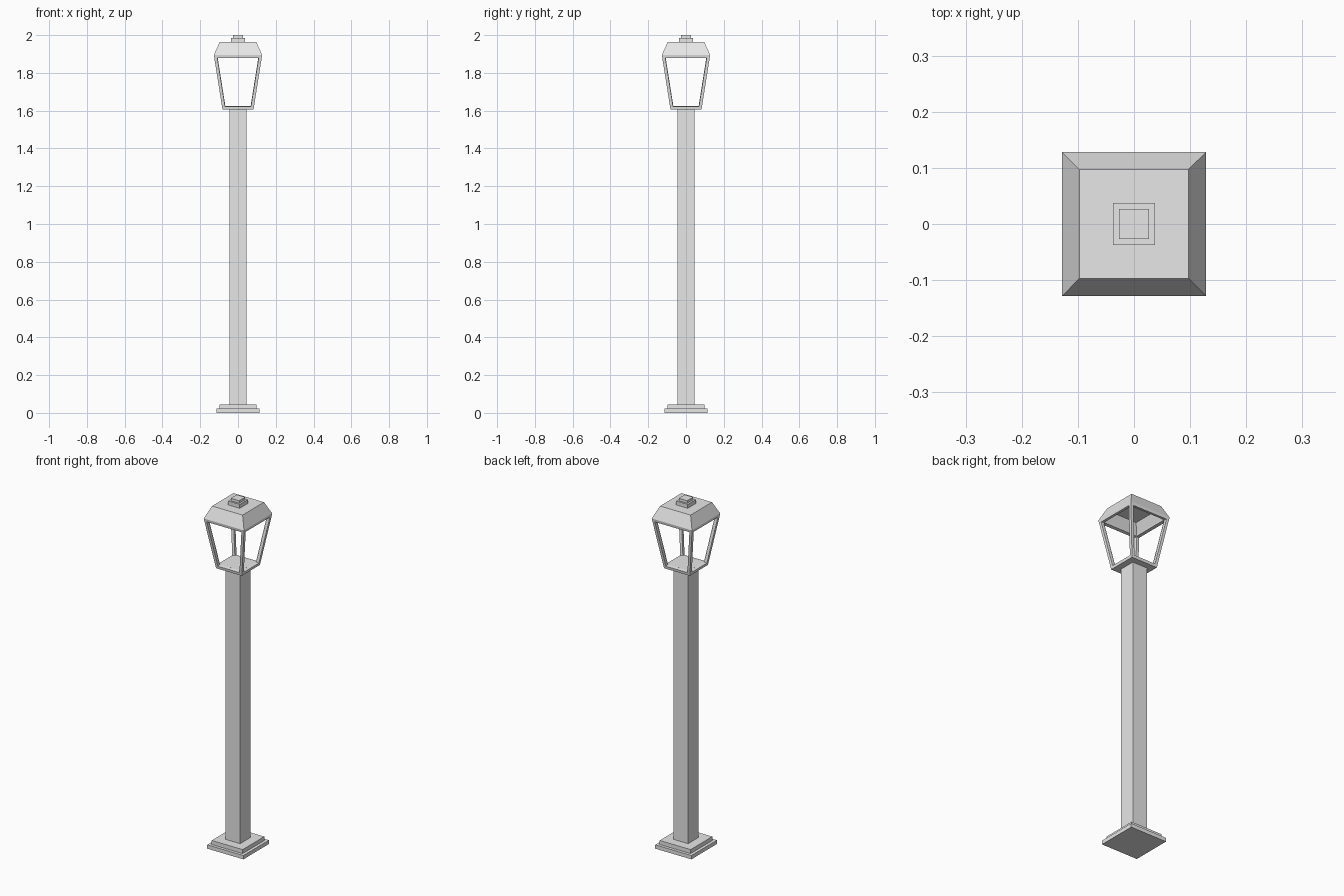
import bpy
import bmesh

cube = bpy.data.objects.get("Cube")
if cube:
    bpy.data.objects.remove(cube, do_unlink=True)

# Single painted-metal colour
GREY = (0.8, 0.8, 0.8, 1.0)
metal = bpy.data.materials.new("grey_metal")
metal.use_nodes = True
metal.diffuse_color = GREY
metal.node_tree.nodes["Principled BSDF"].inputs["Base Color"].default_value = GREY


def square_loft(bm, rings):
    """Closed square tower through (half width, height) rings; returns side faces per tier."""
    corners = ((-1, -1), (1, -1), (1, 1), (-1, 1))
    loops = [[bm.verts.new((x * h, y * h, z)) for x, y in corners] for h, z in rings]
    tiers = []
    for low, high in zip(loops, loops[1:]):
        tiers.append([bm.faces.new((low[i], low[(i + 1) % 4], high[(i + 1) % 4], high[i]))
                      for i in range(4)])
    bm.faces.new(loops[0][::-1])
    bm.faces.new(loops[-1])
    return tiers


def finish(name, bm):
    bm.normal_update()
    mesh = bpy.data.meshes.new(name)
    bm.to_mesh(mesh)
    bm.free()
    mesh.materials.append(metal)
    obj = bpy.data.objects.new(name, mesh)
    bpy.context.collection.objects.link(obj)
    return obj


def block(name, half, bottom, top):
    bm = bmesh.new()
    square_loft(bm, [(half, bottom), (half, top)])
    return finish(name, bm)


# Stepped base, post and roof cap
block("base_plinth", 0.115, 0.0, 0.022)
block("base_step", 0.098, 0.022, 0.045)
block("post", 0.046, 0.045, 1.605)
block("cap_lower", 0.037, 1.963, 1.985)
block("cap_upper", 0.027, 1.985, 2.0)

# Lantern: flared cage with an open window in each side, topped by a tapered roof
bm = bmesh.new()
cage, roof = square_loft(bm, [(0.082, 1.605), (0.128, 1.895), (0.097, 1.963)])
bm.normal_update()
bmesh.ops.inset_individual(bm, faces=cage, thickness=0.016, use_even_offset=True)
bmesh.ops.delete(bm, geom=cage, context='FACES')
lantern = finish("lantern", bm)

# Give the hollow lantern its wall thickness, inwards
shell = lantern.modifiers.new("wall_thickness", 'SOLIDIFY')
shell.thickness = 0.018
shell.offset = -1
shell.use_even_offset = True
shell.use_quality_normals = True
